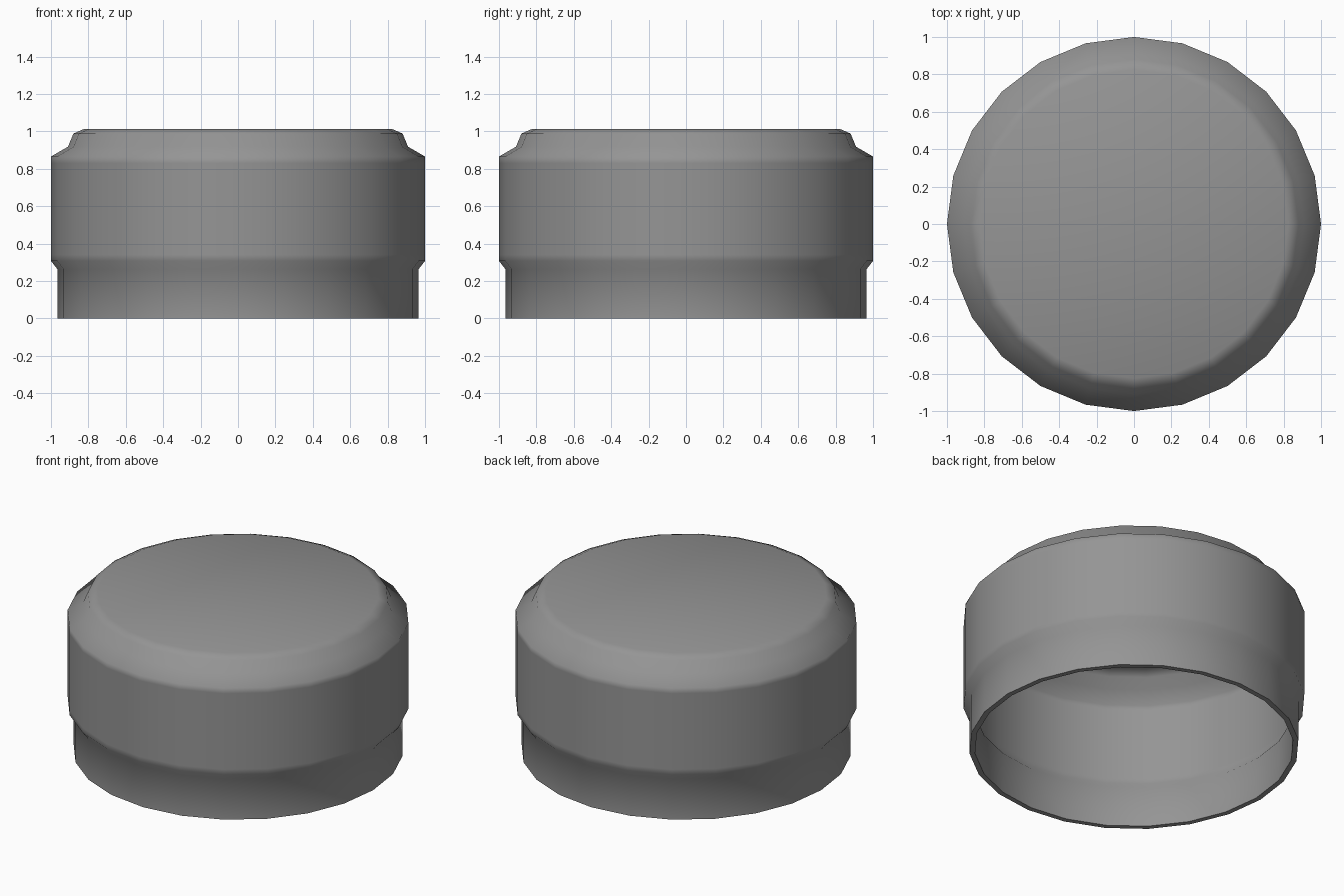
import bpy, bmesh, math

if "Cube" in bpy.data.objects:
    bpy.data.objects.remove(bpy.data.objects["Cube"])

SIDES = 24
WALL = 0.032

# outer profile (radius, height), from the open rim up to the roof centre
outer = [(0.965, 0.0), (0.965, 0.262), (1.0, 0.307), (1.0, 0.34),
         (1.0, 0.83), (1.0, 0.865), (0.909, 0.918), (0.88, 0.988),
         (0.825, 1.012), (0.0, 1.012)]
# inner profile follows the outer one, one wall thickness inside
inner = [(max(r - WALL, 0.0), z if z < 0.6 else z - WALL) for r, z in outer]
profile = outer[::-1] + inner


def lathe(name, points, sides):
    """Revolve a profile about z, with triangle fans at the axis."""
    bm = bmesh.new()
    rings = []
    for r, z in points:
        n = 1 if r < 1e-6 else sides
        rings.append([bm.verts.new((r * math.cos(2 * math.pi * i / sides),
                                    r * math.sin(2 * math.pi * i / sides), z))
                      for i in range(n)])
    for a, b in zip(rings, rings[1:]):
        for i in range(sides):
            j = (i + 1) % sides
            quad = [a[i % len(a)], b[i % len(b)], b[j % len(b)], a[j % len(a)]]
            bm.faces.new(list(dict.fromkeys(quad)))
    bmesh.ops.recalc_face_normals(bm, faces=bm.faces)
    mesh = bpy.data.meshes.new(name)
    bm.to_mesh(mesh)
    bm.free()
    obj = bpy.data.objects.new(name, mesh)
    bpy.context.collection.objects.link(obj)
    return obj


# hollow cap, open at the bottom
cap = lathe("cap_shell", profile, SIDES)
bpy.context.view_layer.objects.active = cap
cap.select_set(True)
bpy.ops.object.shade_smooth_by_angle(angle=math.radians(65))

# dark grey finish
grey = bpy.data.materials.new("dark_grey")
grey.diffuse_color = (0.3, 0.3, 0.3, 1.0)
grey.use_nodes = True
grey.node_tree.nodes["Principled BSDF"].inputs["Base Color"].default_value = grey.diffuse_color
cap.data.materials.append(grey)
